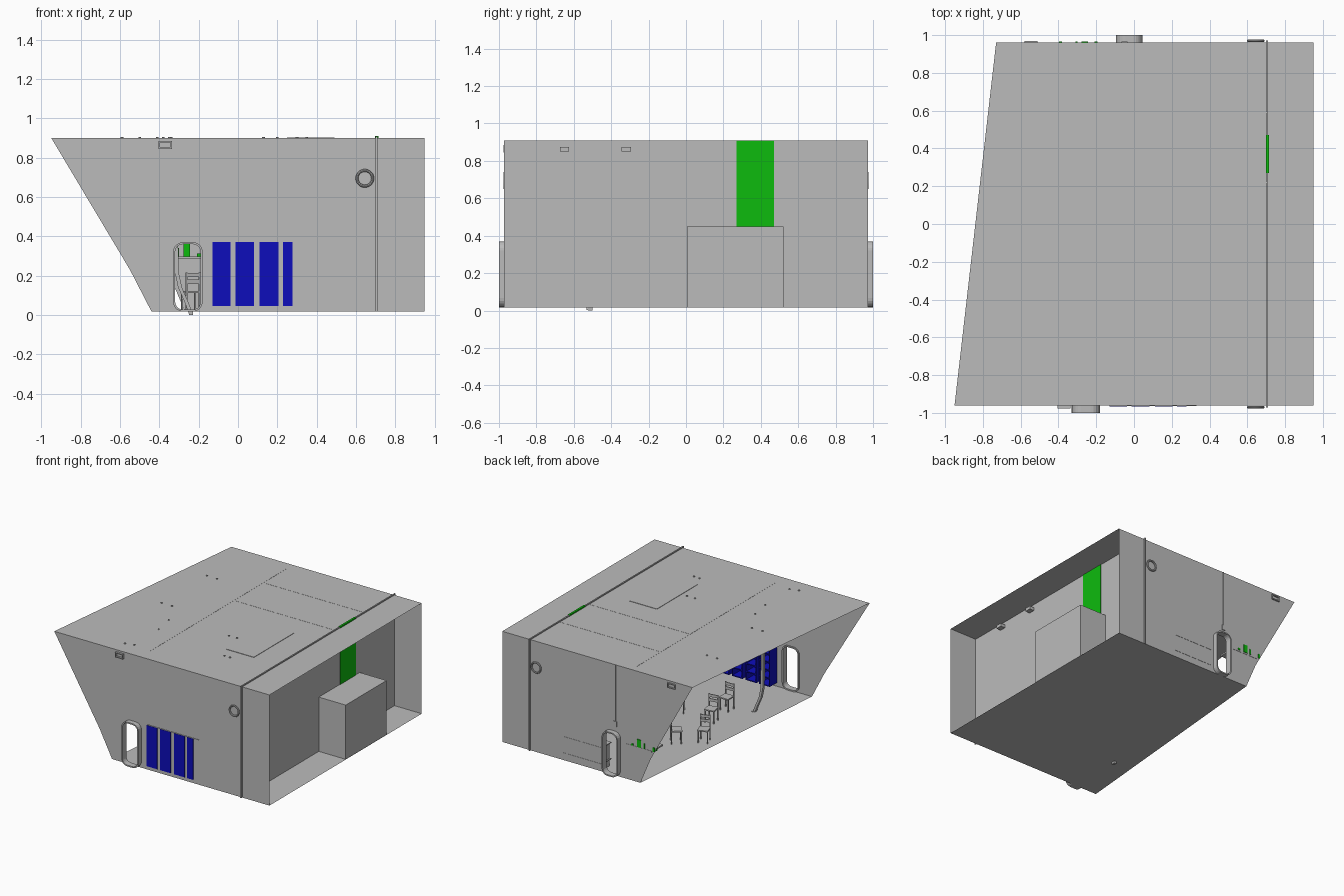
import bpy, bmesh, math
from mathutils import Vector, Matrix

if "Cube" in bpy.data.objects:
    bpy.data.objects.remove(bpy.data.objects["Cube"], do_unlink=True)


def material(name, rgb):
    m = bpy.data.materials.new(name)
    m.use_nodes = True
    m.diffuse_color = (*rgb, 1)
    m.node_tree.nodes["Principled BSDF"].inputs["Base Color"].default_value = (*rgb, 1)
    return m


GREY = material("plain grey", (0.5, 0.5, 0.5))
BLUE = material("shelf blue", (0.004, 0.004, 0.5))
GREEN = material("signal green", (0.004, 0.5, 0.004))


def finish(name, bm, mat=GREY):
    mesh = bpy.data.meshes.new(name)
    bm.to_mesh(mesh)
    bm.free()
    mesh.materials.append(mat)
    ob = bpy.data.objects.new(name, mesh)
    bpy.context.collection.objects.link(ob)
    return ob


def add_box(bm, x, y, z):
    """Box from (min, max) pairs."""
    size = [b - a for a, b in (x, y, z)]
    mid = [(a + b) / 2 for a, b in (x, y, z)]
    bmesh.ops.create_cube(bm, size=1, matrix=Matrix.Translation(mid) @ Matrix.Diagonal((*size, 1)))


def boxes(name, parts, mat=GREY):
    bm = bmesh.new()
    for p in parts:
        add_box(bm, *p)
    return finish(name, bm, mat)


def sheet(name, points):
    bm = bmesh.new()
    bm.faces.new([bm.verts.new(p) for p in points])
    return finish(name, bm)


def rounded(x0, x1, z0, z1, r, steps=5):
    """Outline of a rounded rectangle as (x, z) points."""
    pts = []
    centres = [(x1 - r, z1 - r), (x0 + r, z1 - r), (x0 + r, z0 + r), (x1 - r, z0 + r)]
    for k, (cx, cz) in enumerate(centres):
        for i in range(steps + 1):
            a = math.pi / 2 * (k + i / steps)
            pts.append((cx + r * math.cos(a), cz + r * math.sin(a)))
    return pts


def wall_with_hole(name, outline, hole, y):
    bm = bmesh.new()
    edges = []
    for loop in (outline, hole):
        vs = [bm.verts.new((x, y, z)) for x, z in loop]
        edges += [bm.edges.new((vs[i - 1], vs[i])) for i in range(len(vs))]
    bmesh.ops.triangle_fill(bm, edges=edges, use_beauty=True, normal=(0, math.copysign(1, y), 0))
    return finish(name, bm)


def door_frame(name, x0, x1, y0, y1):
    """Hollow rounded surround."""
    t = 0.01
    outer = rounded(x0, x1, FLOOR, 0.37, 0.05)
    inner = rounded(x0 + t, x1 - t, FLOOR + t, 0.37 - t, 0.04)
    bm = bmesh.new()
    rings = [[bm.verts.new((x, y, z)) for x, z in loop]
             for loop, y in ((outer, y0), (outer, y1), (inner, y1), (inner, y0))]
    n = len(outer)
    for k in range(4):
        a, b = rings[k], rings[(k + 1) % 4]
        for i in range(n):
            j = (i + 1) % n
            bm.faces.new((a[i], a[j], b[j], b[i]))
    bmesh.ops.recalc_face_normals(bm, faces=bm.faces)
    return finish(name, bm)


# Shell: floor, roof and end walls; both long sides stay open
FLOOR, TOP, END, SIDE = 0.017, 0.9, 0.96, 0.95
sheet("floor", [(-0.44, -END, FLOOR), (SIDE, -END, FLOOR), (SIDE, END, FLOOR), (-0.27, END, FLOOR)])
sheet("roof", [(-0.95, -END, TOP), (SIDE, -END, TOP), (SIDE, END, TOP), (-0.73, END, TOP)])
front = [(-0.95, TOP), (-0.55, 0.23), (-0.44, FLOOR), (SIDE, FLOOR), (SIDE, TOP)]
back = [(-0.73, TOP), (-0.36, 0.23), (-0.27, FLOOR), (SIDE, FLOOR), (SIDE, TOP)]
doors = {"front": (-0.33, -0.18), "back": (-0.095, 0.045)}
for side, outline, y in (("front", front, -END), ("back", back, END)):
    x0, x1 = doors[side]
    s = math.copysign(1, y)
    wall_with_hole(side + "_wall", outline, rounded(x0, x1, FLOOR + 0.003, 0.37, 0.05), y)
    door_frame(side + "_door_frame", x0, x1, *sorted((s * 0.95, s)))

# Partition wall with its green panel and the box against it
boxes("partition", [((0.7, 0.71), (-0.972, 0.972), (FLOOR, 0.908))])
boxes("green_panel", [((0.698, 0.714), (0.27, 0.47), (FLOOR, 0.91))], GREEN)
boxes("side_box", [((0.71, SIDE - 0.002), (0.005, 0.52), (FLOOR, 0.45))])

# Roof hatch and ceiling beams that just break the surface
boxes("roof_hatch", [((0.25, 0.49), (-0.5, 0.01), (TOP - 0.02, TOP + 0.003))])
boxes("ceiling_beams", [((-0.193, -0.187), (-0.85, 0.9), (0.88, TOP + 0.001))] +
      [((-0.19, 0.7), (y - 0.003, y + 0.003), (0.88, TOP + 0.001)) for y in (0.22, 0.59)])

# Spotlights: a thin stem through the roof over a small can
lamps = [(-0.59, 0.45), (-0.5, 0.45), (-0.59, -0.12), (-0.5, -0.12), (-0.38, -0.33), (-0.35, -0.5),
         (-0.41, -0.84), (-0.34, -0.82), (0.2, -0.3), (0.13, -0.3), (0.35, -0.6), (0.3, -0.6)]
bm = bmesh.new()
for x, y in lamps:
    for r, z0, z1 in ((0.007, 0.86, 0.906), (0.018, 0.82, 0.86)):
        bmesh.ops.create_cone(bm, cap_ends=True, segments=10, radius1=r, radius2=r, depth=z1 - z0,
                              matrix=Matrix.Translation((x, y, (z0 + z1) / 2)))
finish("spotlights", bm)
boxes("passage_lamps", [((0.71, 0.75), (y - 0.025, y + 0.025), (0.85, 0.875)) for y in (-0.32, -0.65)])

# Wall rings, small signs and a cable with its switch
for side, s in (("front", -1), ("back", 1)):
    bpy.ops.mesh.primitive_torus_add(major_segments=28, minor_segments=8, major_radius=0.04,
                                     minor_radius=0.007, location=(0.645, s * 0.97, 0.695),
                                     rotation=(math.pi / 2, 0, 0))
    ring = bpy.context.object
    ring.name = side + "_wall_ring"
    ring.data.materials.append(GREY)
    bpy.ops.object.shade_smooth_by_angle()


def sign(name, x, y0, y1, t=0.008):
    boxes(name, [((x - 0.035, x - 0.035 + t), (y0, y1), (0.845, 0.885)),
                 ((x + 0.035 - t, x + 0.035), (y0, y1), (0.845, 0.885)),
                 ((x - 0.035, x + 0.035), (y0, y1), (0.845, 0.845 + t)),
                 ((x - 0.035, x + 0.035), (y0, y1), (0.885 - t, 0.885))])


sign("front_sign", -0.37, -0.976, -0.95)
sign("back_sign", -0.545, 0.95, 0.97)
boxes("cable_and_switch", [((-0.052, -0.048), (END, 0.964), (0.45, TOP)),
                           ((-0.065, -0.035), (END, 0.967), (0.41, 0.45))])

# Blue shelf units whose backs show through the front wall
for i, (x0, x1) in enumerate(((-0.13, -0.037), (-0.013, 0.082), (0.11, 0.205), (0.228, 0.278))):
    z0, z1, y0, y1, t = 0.045, 0.372, -0.966, -0.87, 0.008
    parts = [((x0, x1), (y0, y0 + t), (z0, z1)),
             ((x0, x0 + t), (y0, y1), (z0, z1)), ((x1 - t, x1), (y0, y1), (z0, z1))]
    for k in range(6):
        z = z0 + (z1 - z0 - t) * k / 5
        parts.append(((x0, x1), (y0, y1), (z, z + t)))
    boxes("shelf_unit_%d" % (i + 1), parts, BLUE)
boxes("shelf_rail", [((-0.13, 0.33), (-0.964, -0.95), (0.372, 0.376))])


# Chairs: four legs, seat, two posts and back slats
def chair(name, x, y, turn):
    w = 0.035
    bm = bmesh.new()
    for sx in (-w, w):
        for sy in (-w, w):
            top = 0.2 if sy < 0 else 0.1
            add_box(bm, (sx - 0.004, sx + 0.004), (sy - 0.004, sy + 0.004), (0, top))
    add_box(bm, (-w - 0.005, w + 0.005), (-w, w + 0.008), (0.095, 0.105))
    for z in (0.14, 0.175):
        add_box(bm, (-w, w), (-w - 0.003, -w + 0.003), (z, z + 0.022))
    ob = finish(name, bm)
    ob.location = (x, y, FLOOR)
    ob.rotation_euler.z = math.radians(turn)


places = [(-0.24, 0.115, 20), (-0.08, 0.24, 130), (-0.085, -0.2, 10), (-0.06, -0.43, 0),
          (0.15, 0.2, 150), (0.2, -0.2, 30)]
for i, p in enumerate(places):
    chair("chair_%d" % (i + 1), *p)

# Bent post near the open slanted side
path = [(-0.24, 0.004), (-0.26, 0.06), (-0.295, 0.14), (-0.312, 0.22), (-0.315, 0.4), (-0.315, 0.6)]
bm = bmesh.new()
prev = None
for x, z in path:
    ring = [bm.verts.new((x + dx, -0.52 + dy, z - 0.1 * dx)) for dx, dy in
            ((-0.01, -0.012), (0.01, -0.012), (0.01, 0.012), (-0.01, 0.012))]
    if prev:
        for i in range(4):
            bm.faces.new((prev[i - 1], prev[i], ring[i], ring[i - 1]))
    else:
        bm.faces.new(ring[::-1])
    prev = ring
bm.faces.new(prev)
boot = finish("bent_post", bm)
boxes("post_foot", [((-0.25, -0.23), (-0.525, -0.5), (0, 0.02))])

# Counter on the back wall with green bottles, and a low rack beside it
boxes("counter", [((-0.37, -0.14), (0.82, 0.962), (0.285, 0.297))])
boxes("green_bottles", [((x - w, x + w), (0.93, 0.966), (0.298, h)) for x, w, h in
                        ((-0.26, 0.017, 0.36), (-0.305, 0.006, 0.34), (-0.39, 0.008, 0.33), (-0.2, 0.008, 0.312))],
      GREEN)
boxes("low_rack", [((0.07, 0.41), (0.84, 0.962), (z, z + 0.006)) for z in (0.07, 0.2)] +
      [((x, x + 0.01), (0.85, 0.95), (FLOOR, 0.2)) for x in (0.08, 0.39)])
